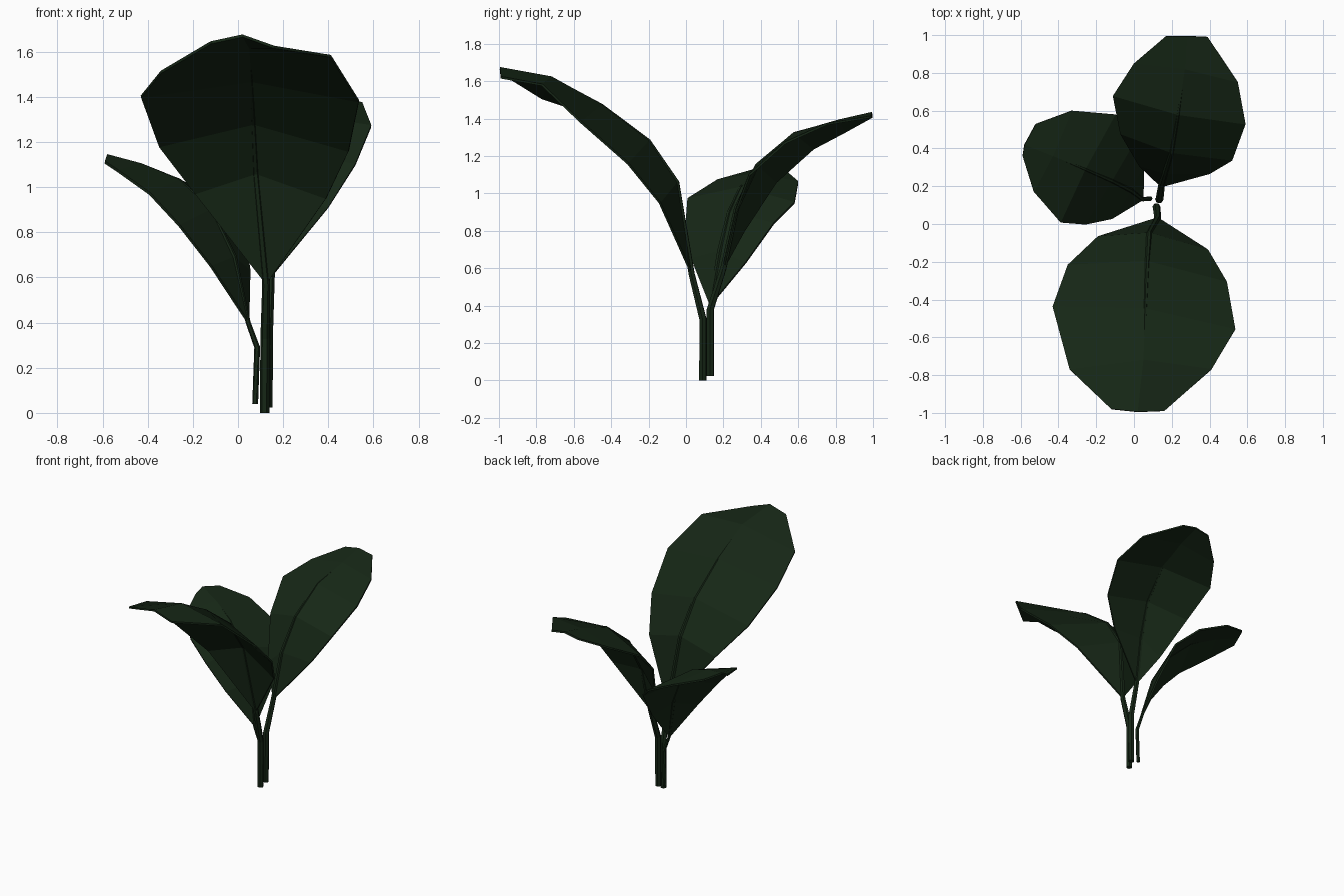
import bpy, bmesh, math
from mathutils import Vector

if "Cube" in bpy.data.objects:
    bpy.data.objects.remove(bpy.data.objects["Cube"])

mat = bpy.data.materials.new("dark_leaf_green")
mat.diffuse_color = (0.008, 0.02, 0.008, 1)
mat.use_nodes = True
mat.node_tree.nodes["Principled BSDF"].inputs["Base Color"].default_value = mat.diffuse_color


def finish(bm, name):
    bmesh.ops.recalc_face_normals(bm, faces=bm.faces)
    me = bpy.data.meshes.new(name)
    bm.to_mesh(me)
    bm.free()
    me.materials.append(mat)
    ob = bpy.data.objects.new(name, me)
    bpy.context.collection.objects.link(ob)
    return ob


def blade(name, base, rows):
    """Low-poly leaf: a base point, then left / midrib / right rows to the tip."""
    bm = bmesh.new()
    root = bm.verts.new(base)
    prev = None
    for row in rows:
        cur = [bm.verts.new(p) for p in row]
        for i in range(2):
            if prev is None:
                bm.faces.new((root, cur[i], cur[i + 1]))
            else:
                bm.faces.new((prev[i], cur[i], cur[i + 1], prev[i + 1]))
        prev = cur
    ob = finish(bm, name)
    mod = ob.modifiers.new("thin", 'SOLIDIFY')
    mod.thickness = 0.012
    mod.offset = 0


def tube(name, pts, radii, sides=6):
    """Faceted tapering tube along a path."""
    bm = bmesh.new()
    pts = [Vector(p) for p in pts]
    rings = []
    for i, p in enumerate(pts):
        d = (pts[min(i + 1, len(pts) - 1)] - pts[max(i - 1, 0)]).normalized()
        u = d.cross(Vector((0.9, 0.4, 0))).normalized()
        v = d.cross(u)
        rings.append([bm.verts.new(p + radii[i] * (u * math.cos(a) + v * math.sin(a)))
                      for a in (2 * math.pi * k / sides for k in range(sides))])
    for a, b in zip(rings, rings[1:]):
        for k in range(sides):
            j = (k + 1) % sides
            bm.faces.new((a[k], a[j], b[j], b[k]))
    bm.faces.new(rings[0])
    bm.faces.new(rings[-1])
    finish(bm, name)


def leaf(name, stem, radius, base, rows):
    blade(name + "_leaf", base, rows)
    # stem runs into the blade and thins out along the midrib
    path = stem + [base] + [r[1] for r in rows[:4]]
    n = len(stem)
    radii = [radius] * n + [radius * 0.85, 0.015, 0.012, 0.009, 0.004]
    tube(name + "_stem", path, radii)


# large front leaf
leaf("front", [(0.118, 0.09, 0.0), (0.12, 0.09, 0.33)], 0.021, (0.125, 0.03, 0.57), [
    [(-0.19, -0.07, 0.97), (0.08, -0.05, 1.06), (0.39, -0.14, 0.95)],
    [(-0.35, -0.22, 1.18), (0.07, -0.20, 1.28), (0.49, -0.31, 1.16)],
    [(-0.43, -0.44, 1.40), (0.06, -0.45, 1.47), (0.535, -0.56, 1.38)],
    [(-0.34, -0.77, 1.51), (0.05, -0.72, 1.62), (0.41, -0.77, 1.58)],
    [(-0.12, -0.98, 1.64), (0.02, -0.995, 1.67), (0.16, -0.99, 1.62)],
])

# medium back leaf
leaf("back", [(0.132, 0.13, 0.025), (0.135, 0.13, 0.38)], 0.021, (0.145, 0.2, 0.6), [
    [(0.03, 0.31, 0.80), (0.165, 0.27, 0.92), (0.40, 0.27, 0.91)],
    [(-0.07, 0.48, 1.06), (0.20, 0.38, 1.15), (0.52, 0.34, 1.10)],
    [(-0.11, 0.68, 1.24), (0.235, 0.58, 1.32), (0.59, 0.53, 1.27)],
    [(0.0, 0.85, 1.33), (0.27, 0.82, 1.39), (0.55, 0.75, 1.37)],
    [(0.17, 0.995, 1.41), (0.28, 0.995, 1.43), (0.39, 0.99, 1.41)],
])

# small left leaf
leaf("left", [(0.076, 0.135, 0.04), (0.085, 0.135, 0.29)], 0.013, (0.045, 0.13, 0.4), [
    [(-0.12, 0.03, 0.65), (-0.02, 0.18, 0.69), (0.05, 0.32, 0.63)],
    [(-0.26, 0.0, 0.83), (-0.12, 0.23, 0.90), (0.02, 0.47, 0.84)],
    [(-0.39, 0.01, 0.97), (-0.26, 0.29, 1.03), (-0.10, 0.58, 0.95)],
    [(-0.53, 0.17, 1.07), (-0.43, 0.36, 1.10), (-0.33, 0.60, 1.06)],
    [(-0.59, 0.36, 1.11), (-0.58, 0.42, 1.14), (-0.52, 0.53, 1.12)],
])
